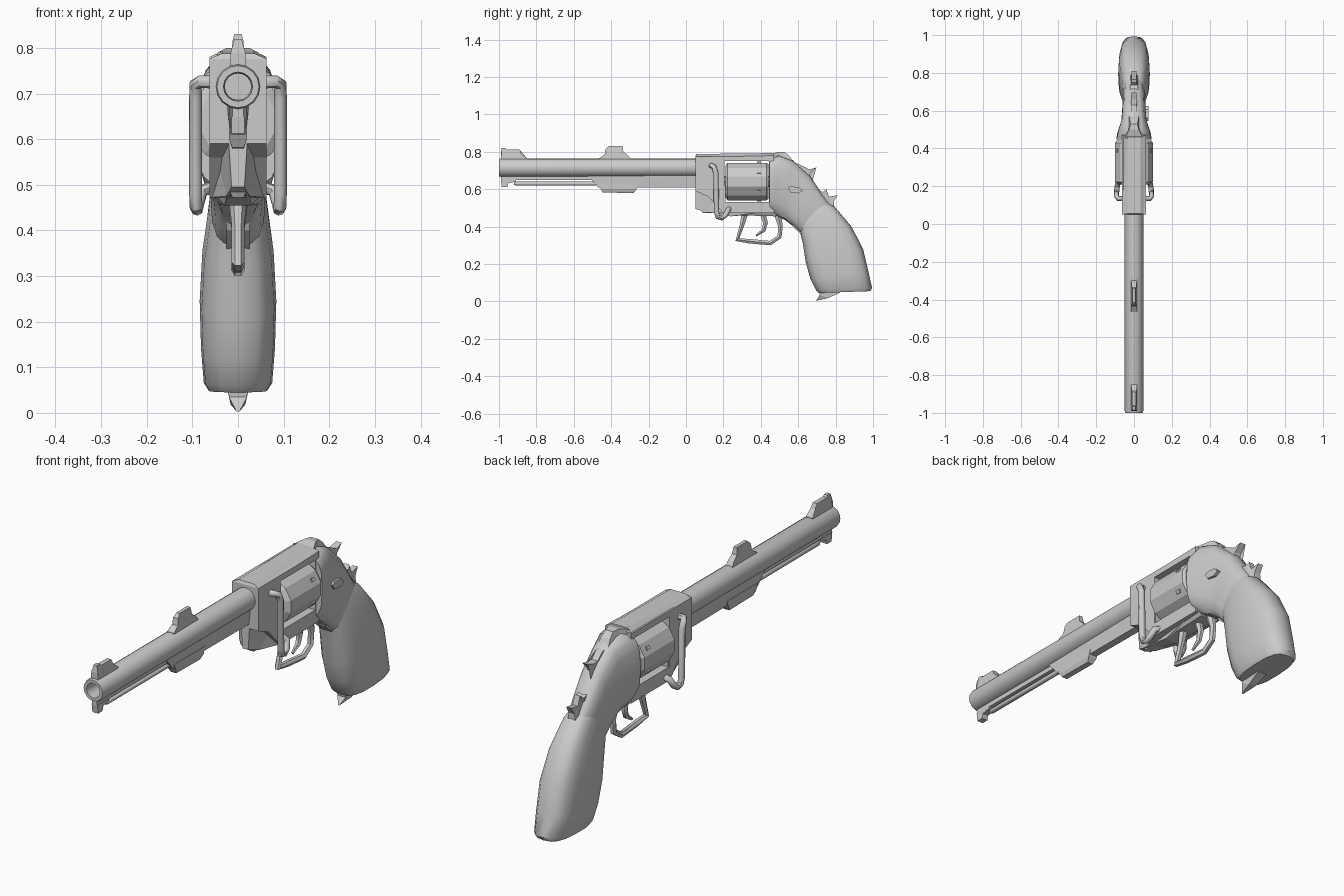
import bpy, bmesh
from math import sin, cos, pi, copysign


def finish(name, bm, smooth=None):
    bmesh.ops.recalc_face_normals(bm, faces=bm.faces)
    me = bpy.data.meshes.new(name)
    bm.to_mesh(me)
    bm.free()
    ob = bpy.data.objects.new(name, me)
    bpy.context.collection.objects.link(ob)
    if smooth:
        activate(ob)
        bpy.ops.object.shade_smooth_by_angle(angle=smooth)
    return ob


def activate(ob):
    bpy.ops.object.select_all(action='DESELECT')
    ob.select_set(True)
    bpy.context.view_layer.objects.active = ob


def prism(name, pts, w=None, x=0.0):
    """Side profile of (y, z[, half width]) extruded symmetrically about x."""
    bm = bmesh.new()
    sides = [[bm.verts.new((x + s * (p[2] if len(p) > 2 else w), p[0], p[1])) for p in pts]
             for s in (-1, 1)]
    caps = [bm.faces.new(v) for v in sides]
    n = len(pts)
    for i in range(n):
        j = (i + 1) % n
        bm.faces.new((sides[0][i], sides[0][j], sides[1][j], sides[1][i]))
    bmesh.ops.triangulate(bm, faces=caps)
    return finish(name, bm)


def skin(bm, rings, closed=False):
    rows = [[bm.verts.new(p) for p in r] for r in rings]
    n = len(rows[0])
    pairs = list(zip(rows, rows[1:])) + ([(rows[-1], rows[0])] if closed else [])
    for a, b in pairs:
        for i in range(n):
            j = (i + 1) % n
            bm.faces.new((a[i], a[j], b[j], b[i]))
    if not closed:
        bm.faces.new(rows[0])
        bm.faces.new(rows[-1])


def loft(name, stations, e=0.7, n=16):
    """Stations: front (y, z), back (y, z), half width; rounded sections."""
    rings = []
    for fy, fz, by, bz, w in stations:
        ring = []
        for i in range(n):
            t = 2 * pi * i / n
            c = copysign(abs(cos(t)) ** e, cos(t)) / 2 + 0.5
            s = copysign(abs(sin(t)) ** e, sin(t))
            ring.append((w * s, fy + (by - fy) * c, fz + (bz - fz) * c))
        rings.append(ring)
    bm = bmesh.new()
    skin(bm, rings)
    return finish(name, bm, 0.7)


def lathe(name, prof, z, n, closed=False, smooth=None, off=0.0):
    """Profile of (y, radius) turned round the y direction at height z."""
    bm = bmesh.new()
    skin(bm, [[(r * cos(2 * pi * (i + off) / n), y, z + r * sin(2 * pi * (i + off) / n))
               for i in range(n)] for y, r in prof], closed)
    return finish(name, bm, smooth)


def tube(name, pts, r, radii=None, res=2):
    cu = bpy.data.curves.new(name, 'CURVE')
    cu.dimensions = '3D'
    cu.bevel_depth, cu.bevel_resolution, cu.use_fill_caps = r, res, True
    sp = cu.splines.new('POLY')
    sp.points.add(len(pts) - 1)
    for i, p in enumerate(pts):
        sp.points[i].co = (*p, 1)
        sp.points[i].radius = radii[i] if radii else 1
    ob = bpy.data.objects.new(name, cu)
    bpy.context.collection.objects.link(ob)
    activate(ob)
    bpy.ops.object.convert(target='MESH')
    bpy.ops.object.shade_smooth_by_angle(angle=0.8)
    return ob


# Barrel with open bore
lathe("barrel", [(0.1, 0.049), (-0.99, 0.049), (-1.0, 0.046), (-1.0, 0.032),
                 (-0.97, 0.029), (-0.6, 0.029), (0.1, 0.029)], 0.715, 16, True, 0.6)

# Sights on top of the barrel
prism("front_sight", [(-0.99, 0.75, 0.018), (-0.99, 0.79, 0.016), (-0.985, 0.82, 0.008),
                      (-0.965, 0.82, 0.008), (-0.96, 0.812, 0.01), (-0.89, 0.812, 0.01),
                      (-0.88, 0.79, 0.014), (-0.85, 0.765, 0.016), (-0.85, 0.75, 0.018)])
prism("middle_sight", [(-0.47, 0.75, 0.017), (-0.465, 0.765, 0.017), (-0.435, 0.785, 0.014),
                       (-0.43, 0.815, 0.012), (-0.415, 0.83, 0.008), (-0.34, 0.83, 0.008),
                       (-0.335, 0.8, 0.012), (-0.31, 0.78, 0.014), (-0.29, 0.75, 0.017)])

# Parts under the barrel
prism("barrel_lug", [(-0.53, 0.68, 0.02), (-0.47, 0.61, 0.016), (0.06, 0.608, 0.018),
                     (0.06, 0.68, 0.025)])
prism("barrel_rib", [(-0.99, 0.68), (-0.99, 0.648), (-0.5, 0.648), (-0.5, 0.68)], 0.012)
lathe("ejector_rod", [(-0.92, 0.006), (-0.91, 0.011), (-0.48, 0.011)], 0.63, 8, smooth=0.8)
prism("rod_catch", [(-0.99, 0.65), (-0.985, 0.612), (-0.955, 0.612), (-0.95, 0.632),
                    (-0.91, 0.64), (-0.91, 0.65)], 0.014)
prism("lug_clip", [(-0.47, 0.63, 0.02), (-0.455, 0.6, 0.02), (-0.445, 0.582, 0.013),
                   (-0.28, 0.58, 0.013), (-0.265, 0.6, 0.02), (-0.255, 0.63, 0.02)])

# Frame with a window for the cylinder
frame = prism("frame", [(0.05, 0.776), (0.05, 0.59), (0.12, 0.56), (0.2, 0.472),
                        (0.47, 0.472), (0.47, 0.776)], 0.063)
cutter = prism("window_cutter", [(0.205, 0.75), (0.205, 0.532), (0.445, 0.532), (0.445, 0.75)], 0.2)
mod = frame.modifiers.new("window", 'BOOLEAN')
mod.object, mod.solver = cutter, 'EXACT'
activate(frame)
bpy.ops.object.modifier_apply(modifier="window")
bpy.data.objects.remove(cutter)
prism("top_strap", [(0.05, 0.77, 0.063), (0.05, 0.776, 0.063), (0.055, 0.788, 0.035),
                    (0.46, 0.793, 0.035), (0.47, 0.78, 0.063), (0.47, 0.77, 0.063)])
prism("frame_keel", [(0.05, 0.62, 0.022), (0.05, 0.495, 0.014), (0.11, 0.475, 0.025),
                     (0.21, 0.472, 0.06), (0.21, 0.62, 0.062)])
prism("frame_underside", [(0.08, 0.49, 0.02), (0.09, 0.472, 0.012), (0.15, 0.472, 0.02),
                          (0.24, 0.455, 0.03), (0.3, 0.46, 0.03), (0.48, 0.455, 0.04),
                          (0.48, 0.49, 0.06)])

# Cylinder with stop notches
lathe("cylinder", [(0.21, 0.085), (0.222, 0.104), (0.43, 0.104), (0.442, 0.095)],
      0.641, 12, off=0.5)
lathe("cylinder_pin", [(0.15, 0.03), (0.46, 0.03)], 0.641, 8)
for k in range(6):
    a = k * pi / 3 + pi / 6
    bm = bmesh.new()
    bmesh.ops.create_cube(bm, size=1)
    notch = finish("cylinder_notch", bm)
    notch.scale = (0.012, 0.022, 0.014)
    notch.location = (0.1 * cos(a), 0.39, 0.641 + 0.1 * sin(a))
    notch.rotation_euler = (0, -a, 0)

# Rear frame with recoil shield, running down to the grip
loft("rear_frame", [(0.447, 0.49, 0.447, 0.765, 0.094), (0.475, 0.46, 0.495, 0.785, 0.088),
                    (0.53, 0.435, 0.565, 0.76, 0.067), (0.575, 0.4, 0.66, 0.675, 0.062),
                    (0.605, 0.37, 0.725, 0.58, 0.06), (0.63, 0.36, 0.785, 0.5, 0.05)], 0.65)
prism("rear_sight", [(0.44, 0.77, 0.05), (0.46, 0.79, 0.045), (0.5, 0.8, 0.025),
                     (0.53, 0.797, 0.018), (0.555, 0.775, 0.022), (0.59, 0.72, 0.03),
                     (0.48, 0.7, 0.05)])
prism("frame_finger", [(0.54, 0.46), (0.57, 0.4), (0.61, 0.365), (0.635, 0.345),
                       (0.65, 0.43)], 0.025)
prism("side_latch", [(0.545, 0.605), (0.56, 0.582), (0.6, 0.578), (0.625, 0.592),
                     (0.605, 0.61), (0.56, 0.615)], 0.014, 0.062)

# Hammer and the spur behind it
prism("hammer", [(0.55, 0.75, 0.016), (0.6, 0.735, 0.016), (0.63, 0.706, 0.014),
                 (0.66, 0.706, 0.016), (0.697, 0.716, 0.014), (0.665, 0.685, 0.014),
                 (0.655, 0.66, 0.014), (0.67, 0.62, 0.014), (0.56, 0.64, 0.016)])
prism("back_spur", [(0.69, 0.6, 0.02), (0.735, 0.585, 0.02), (0.75, 0.6, 0.012),
                    (0.765, 0.56, 0.014), (0.81, 0.568, 0.012), (0.79, 0.535, 0.014),
                    (0.79, 0.49, 0.02), (0.7, 0.5, 0.02)])

# Grip with bottom spike
loft("grip", [(0.6, 0.41, 0.72, 0.545, 0.052), (0.605, 0.39, 0.79, 0.512, 0.064),
              (0.625, 0.31, 0.885, 0.4, 0.078), (0.64, 0.21, 0.947, 0.28, 0.084),
              (0.665, 0.12, 0.975, 0.16, 0.081), (0.695, 0.06, 0.995, 0.072, 0.075),
              (0.71, 0.045, 0.985, 0.055, 0.065)], 0.68)
prism("grip_spike", [(0.71, 0.07, 0.022), (0.715, 0.035, 0.02), (0.695, 0.003, 0.003),
                     (0.76, 0.018, 0.016), (0.82, 0.045, 0.022), (0.82, 0.07, 0.022)])

# Trigger guard and trigger
tube("trigger_guard", [(0, 0.315, 0.47), (0, 0.3, 0.41), (0, 0.275, 0.33), (0, 0.34, 0.322),
                       (0, 0.45, 0.312), (0, 0.5, 0.345), (0, 0.505, 0.4), (0, 0.49, 0.47)],
     0.014, [1.4, 1, 1, 1, 1, 1, 1, 1.6], 1)
tube("trigger", [(0, 0.41, 0.47), (0, 0.425, 0.42), (0, 0.415, 0.38), (0, 0.375, 0.352)],
     0.015, [1.2, 1, 0.8, 0.4], 1)

# Bent side rods, mirrored
for s, side in ((-1, "left"), (1, "right")):
    tube("side_rod_" + side,
         [(s * 0.055, 0.135, 0.725), (s * 0.083, 0.135, 0.726), (s * 0.093, 0.148, 0.72),
          (s * 0.093, 0.16, 0.69), (s * 0.093, 0.163, 0.48), (s * 0.092, 0.17, 0.452),
          (s * 0.09, 0.19, 0.446), (s * 0.087, 0.21, 0.46), (s * 0.078, 0.225, 0.487),
          (s * 0.055, 0.23, 0.495)], 0.014)
